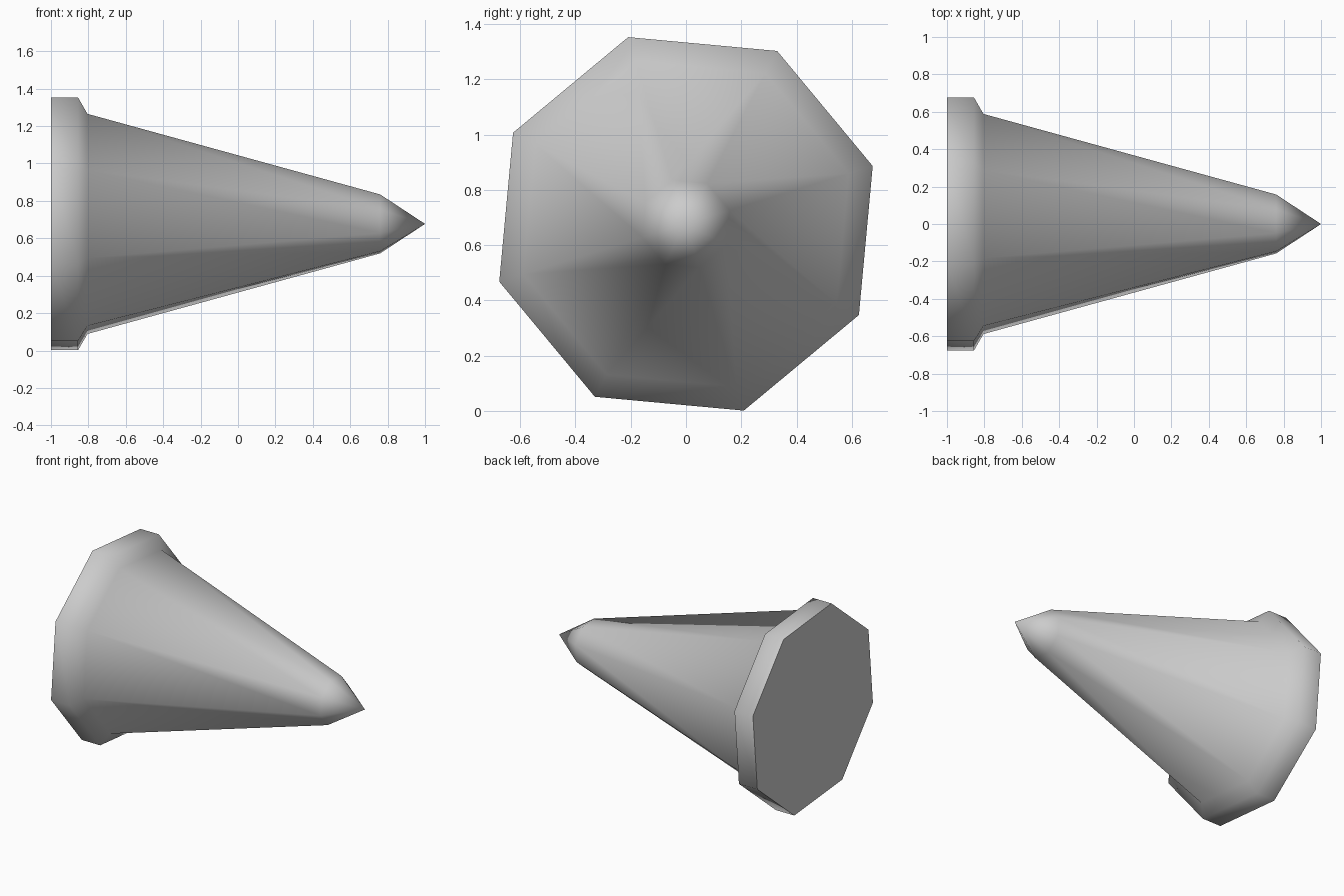
import bpy, bmesh, math

cube = bpy.data.objects.get("Cube")
if cube:
    bpy.data.objects.remove(cube, do_unlink=True)

SIDES = 8
TURN = math.radians(17.2)
AXIS_Z = 0.677

# Plain grey material
grey = bpy.data.materials.new("plain_grey")
grey.use_nodes = True
colour = (0.6, 0.6, 0.6, 1)
grey.diffuse_color = colour
grey.node_tree.nodes["Principled BSDF"].inputs["Base Color"].default_value = colour

# Profile along x: (position, radius) of flange, shoulder, taper
profile = [(-1, 0.707), (-0.855, 0.707), (-0.805, 0.616), (0.76, 0.165)]

bm = bmesh.new()
rings = []
for x, r in profile:
    angles = [TURN + math.tau * i / SIDES for i in range(SIDES)]
    rings.append([bm.verts.new((x, r * math.cos(a), AXIS_Z + r * math.sin(a)))
                  for a in angles])

# Side walls
for near, far in zip(rings, rings[1:]):
    for i in range(SIDES):
        j = (i + 1) % SIDES
        bm.faces.new((near[i], near[j], far[j], far[i]))

# Pointed tip and flat base
tip = bm.verts.new((1, 0, AXIS_Z))
for i in range(SIDES):
    bm.faces.new((rings[-1][i], rings[-1][(i + 1) % SIDES], tip))
bm.faces.new(rings[0])
bmesh.ops.recalc_face_normals(bm, faces=bm.faces)

mesh = bpy.data.meshes.new("flanged_spike")
bm.to_mesh(mesh)
bm.free()
mesh.materials.append(grey)
spike = bpy.data.objects.new("flanged_spike", mesh)
bpy.context.collection.objects.link(spike)

# Smooth sides, crisp base edge
bpy.ops.object.select_all(action="DESELECT")
spike.select_set(True)
bpy.context.view_layer.objects.active = spike
bpy.ops.object.shade_smooth_by_angle(angle=math.radians(75))
